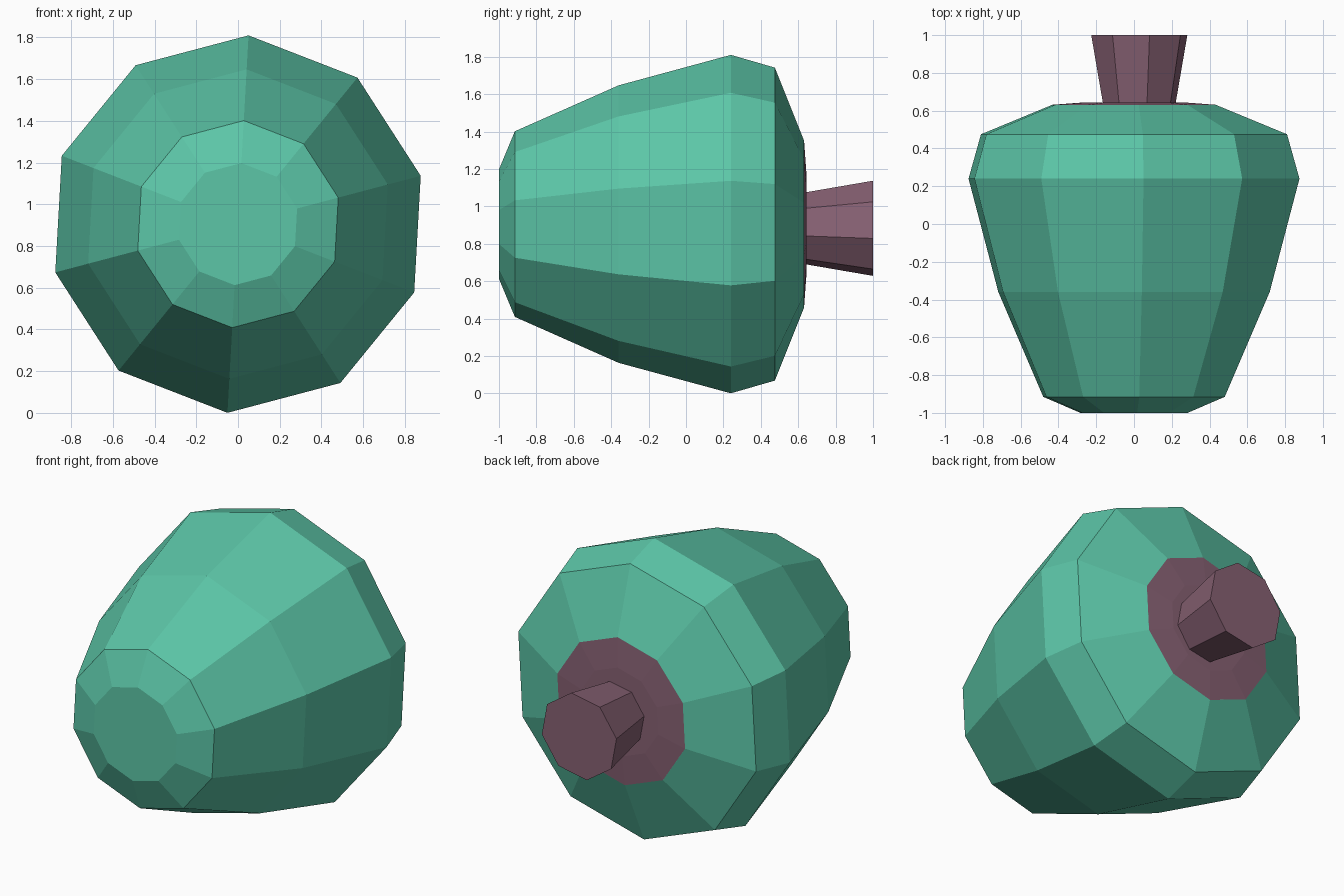
import bpy, bmesh, math

if "Cube" in bpy.data.objects:
    bpy.data.objects.remove(bpy.data.objects["Cube"])


def material(name, rgb):
    m = bpy.data.materials.new(name)
    m.diffuse_color = (*rgb, 1.0)
    m.use_nodes = True
    m.node_tree.nodes["Principled BSDF"].inputs["Base Color"].default_value = m.diffuse_color
    return m


green = material("teal green", (0.107, 0.565, 0.390))
mauve = material("dusty mauve", (0.242, 0.119, 0.171))


def lathe(name, rings, sides, phase, cx, cz, mat):
    """Flat-faced solid along y; rings are (radius, y) pairs from front to back."""
    bm = bmesh.new()
    loops = []
    for r, y in rings:
        angles = [math.radians(phase + 360 * i / sides) for i in range(sides)]
        loops.append([bm.verts.new((cx + r * math.cos(a), y, cz + r * math.sin(a)))
                      for a in angles])
    for a, b in zip(loops, loops[1:]):
        for i in range(sides):
            j = (i + 1) % sides
            bm.faces.new((a[i], a[j], b[j], b[i]))
    bm.faces.new(loops[0])
    bm.faces.new(loops[-1])
    bmesh.ops.recalc_face_normals(bm, faces=bm.faces)
    mesh = bpy.data.meshes.new(name)
    bm.to_mesh(mesh)
    bm.free()
    mesh.materials.append(mat)
    obj = bpy.data.objects.new(name, mesh)
    bpy.context.collection.objects.link(obj)
    return obj


# ten-sided fruit body lying on its side
lathe("fruit_body",
      [(0.293, -1.0), (0.497, -0.915), (0.743, -0.36),
       (0.906, 0.24), (0.838, 0.475), (0.45, 0.63)],
      10, 86.8, 0.0, 0.905, green)

# shallow cap around the stem
lathe("stem_cap", [(0.45, 0.631), (0.27, 0.644)], 10, 86.8, 0.0, 0.905, mauve)

# eight-sided flared stem, slightly off centre
lathe("stem", [(0.195, 0.63), (0.26, 1.0)], 8, 78.0, 0.028, 0.8825, mauve)
